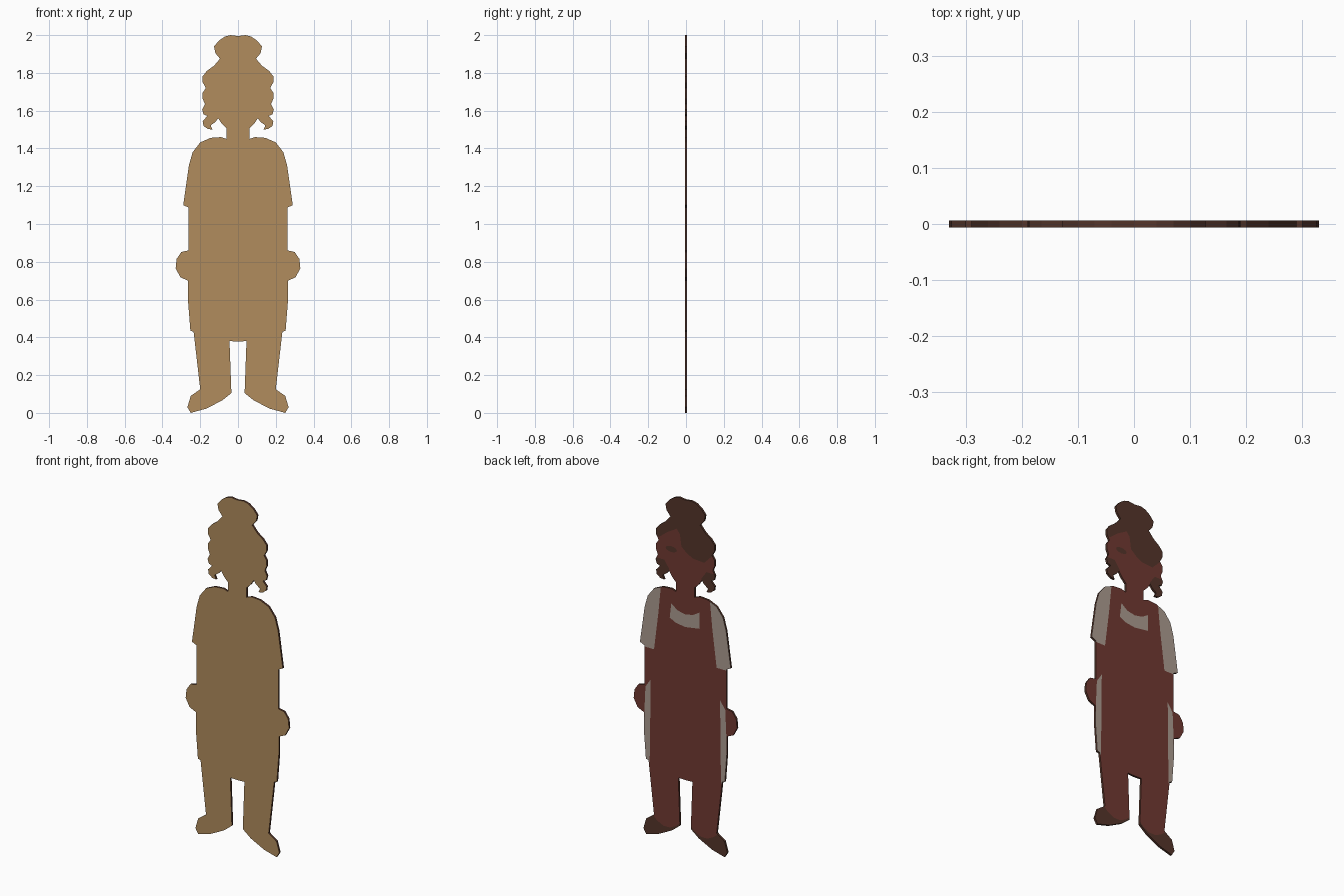
import bpy, bmesh, math
from mathutils import Vector
from mathutils.geometry import delaunay_2d_cdt

if "Cube" in bpy.data.objects:
    bpy.data.objects.remove(bpy.data.objects["Cube"])

HALF = 0.006  # half the board thickness


def material(name, rgb):
    m = bpy.data.materials.new(name)
    m.diffuse_color = (*rgb, 1)
    m.use_nodes = True
    m.node_tree.nodes["Principled BSDF"].inputs["Base Color"].default_value = m.diffuse_color
    return m


TAN, RED, DARK, GREY = range(4)
mats = [material("tan_board", (0.44, 0.262, 0.109)),
        material("red_brown", (0.168, 0.042, 0.032)),
        material("dark_brown", (0.09, 0.036, 0.023)),
        material("warm_grey", (0.41, 0.33, 0.28))]


def mirror(points):
    return [(-x, z) for x, z in points]


# Right half of the cut-out silhouette, (x, z) from top to bottom
half = [(.04, 2), (.07, 1.992), (.1, 1.972), (.127, 1.94), (.12, 1.905), (.095, 1.875),
        (.127, 1.838), (.165, 1.81), (.187, 1.782), (.187, 1.75), (.17, 1.72), (.187, 1.695),
        (.188, 1.665), (.175, 1.635), (.19, 1.605), (.182, 1.58), (.162, 1.572), (.187, 1.545),
        (.183, 1.52), (.16, 1.503), (.135, 1.5), (.145, 1.522), (.12, 1.54), (.105, 1.56),
        (.085, 1.53), (.06, 1.505), (.06, 1.45), (.09, 1.46), (.145, 1.456), (.2, 1.432),
        (.24, 1.38), (.26, 1.31), (.29, 1.1), (.262, 1.087), (.262, .86), (.3, .852),
        (.325, .815), (.33, .765), (.305, .718), (.265, .7), (.265, .6), (.252, .435),
        (.235, .43), (.2, .125), (.25, .09), (.268, .03), (.25, 0), (.17, .022),
        (.085, .065), (.035, .105), (.045, .38)]
outline = [(0, 1.995)] + half + [(0, .378)] + mirror(half)[::-1]

# Painted areas of the back; anything outside the silhouette is trimmed away
hair = [(.3, 1.73), (.165, 1.74), (.115, 1.78), (.055, 1.815), (.035, 1.79), (.025, 1.72),
        (-.01, 1.69), (-.05, 1.67), (-.12, 1.665), (-.17, 1.715), (-.3, 1.8),
        (-.3, 2.1), (.3, 2.1)]
eye = [(.09 + .036 * math.cos(a), 1.688 + .017 * math.sin(a))
       for a in (i * math.tau / 12 for i in range(12))]
collar = [(.09, 1.375), (.1, 1.29), (.06, 1.27), (0, 1.262), (-.09, 1.276), (-.09, 1.37),
          (-.05, 1.345), (0, 1.335), (.05, 1.345)]
curl = [(.103, 1.48), (.25, 1.48), (.25, 1.615), (.135, 1.615), (.103, 1.57)]
sleeve = [(.152, 1.5), (.172, 1.3), (.2, 1.08), (.35, 1.08), (.35, 1.5)]
side_panel = [(.222, .9), (.225, .6), (.228, .42), (.3, .42), (.264, .6), (.262, .7),
              (.255, .85)]
shoe = [(x, .075 + 6 * (x - .12) ** 2) for x in (.02, .06, .1, .14, .18, .21)]
shoe += [(.3, .125), (.3, -.05), (.02, -.05)]

regions = [(outline, RED), (hair, DARK), (eye, DARK), (collar, GREY)]
for shape, colour in ((curl, DARK), (sleeve, GREY), (side_panel, GREY), (shoe, DARK)):
    regions += [(shape, colour), (mirror(shape), colour)]


def ccw(points):
    area = sum(a[0] * b[1] - b[0] * a[1] for a, b in zip(points, points[1:] + points[:1]))
    return points if area > 0 else points[::-1]


# Cut the silhouette along every painted border
coords, loops = [], []
for points, _ in regions:
    loops.append(list(range(len(coords), len(coords) + len(points))))
    coords += [Vector(p) for p in ccw(points)]
pts, _, tris, _, _, sources = delaunay_2d_cdt(coords, [], loops, 1, 1e-5, True)

# Plain front, painted back
bm = bmesh.new()
front = [bm.verts.new((p.x, -HALF, p.y)) for p in pts]
back = [bm.verts.new((p.x, HALF, p.y)) for p in pts]
twin = dict(zip(front, back))
for tri, src in zip(tris, sources):
    if 0 not in src:
        continue
    bm.faces.new([front[i] for i in tri]).material_index = TAN
    face = bm.faces.new([back[i] for i in reversed(tri)])
    face.material_index = regions[max(src)][1]

# Dark rim joining the two sides
for e in [e for e in bm.edges if e.is_boundary and e.verts[0] in twin]:
    a, b = e.verts
    bm.faces.new((a, b, twin[b], twin[a])).material_index = DARK
bmesh.ops.delete(bm, geom=[v for v in bm.verts if not v.link_faces], context='VERTS')
bmesh.ops.recalc_face_normals(bm, faces=bm.faces[:])

mesh = bpy.data.meshes.new("cutout_figure_board")
bm.to_mesh(mesh)
bm.free()
for m in mats:
    mesh.materials.append(m)
board = bpy.data.objects.new("cutout_figure_board", mesh)
bpy.context.collection.objects.link(board)
